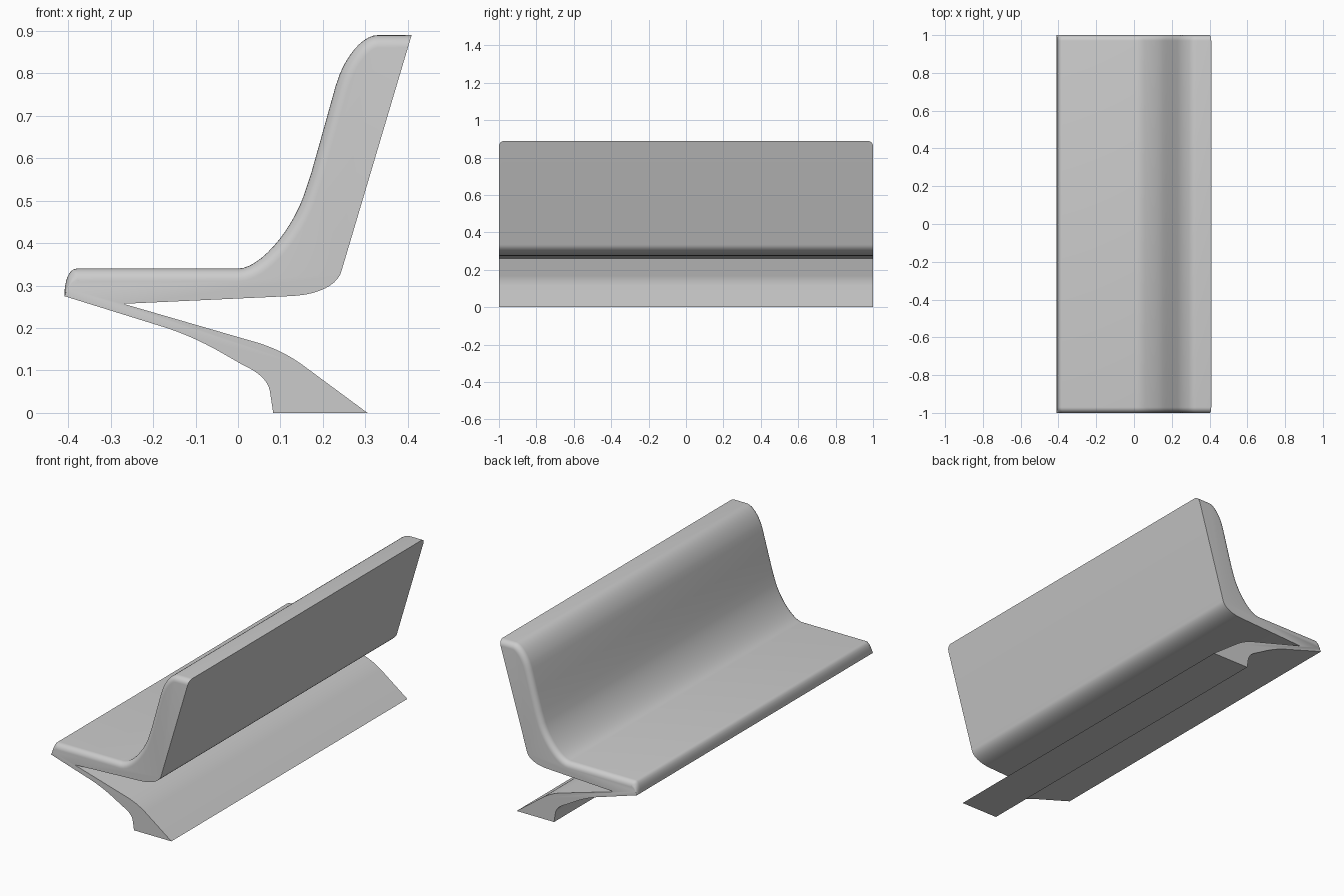
import bpy, bmesh, math
from mathutils import Vector

if "Cube" in bpy.data.objects:
    bpy.data.objects.remove(bpy.data.objects["Cube"])

R = 0.03  # radius of the rounded upper end edges


def bez(a, b, c, d, n):
    """Cubic bezier, n segments, both ends included."""
    a, b, c, d = map(Vector, (a, b, c, d))
    return [a * (1 - t) ** 3 + b * 3 * t * (1 - t) ** 2 + c * 3 * t * t * (1 - t) + d * t ** 3
            for t in (i / n for i in range(n + 1))]


# Upper line: front lip, seat, backrest, top edge
upper = bez((-.409, .275), (-.409, .315), (-.397, .34), (-.38, .34), 6)
upper += bez((0, .34), (.05, .34), (.122, .424), (.153, .507), 12)
upper += bez((.172, .563), (.19, .625), (.21, .7), (.23, .77), 2)
upper += bez((.233, .78), (.252, .838), (.292, .89), (.33, .89), 10)[1:]
upper += [Vector((.409, .89))]

# Lower line: back face, seat underside, inner notch, foot, front underside
lower = bez((.244, .335), (.236, .302), (.19, .277), (.12, .275), 10)
lower += [Vector((-.27, .257))]
lower += bez((.03, .17), (.075, .158), (.115, .14), (.152, .113), 8)
lower += [Vector((.305, 0)), Vector((.083, 0))]
lower += bez((.075, .052), (.07, .078), (.045, .098), (.013, .112), 8)
lower += bez((-.02, .131), (-.07, .16), (-.12, .187), (-.2, .21), 8)


def section(d):
    """Profile with its upper line pulled inwards by d."""
    out = []
    for i, p in enumerate(upper):
        if i == 0:
            out.append(p.copy())
        elif i == len(upper) - 1:
            out.append(p + (lower[0] - p).normalized() * d)
        else:
            t = ((p - upper[i - 1]).normalized() + (upper[i + 1] - p).normalized()).normalized()
            out.append(p + Vector((t.y, -t.x)) * d * min(1, i / 4))
    return out + lower


# Sections along the length, rounding over at both ends
steps = [math.pi / 2 * i / 6 for i in range(7)]
half = [(1 - R + R * math.sin(a), R * (1 - math.cos(a))) for a in steps]
stations = [(-y, d) for y, d in reversed(half)] + half

bm = bmesh.new()
rings = [[bm.verts.new((p.x, y, p.y)) for p in section(d)] for y, d in stations]
for r0, r1 in zip(rings, rings[1:]):
    for i in range(len(r0)):
        j = (i + 1) % len(r0)
        bm.faces.new((r0[i], r0[j], r1[j], r1[i]))
bm.faces.new(rings[0])
bm.faces.new(rings[-1])
bmesh.ops.recalc_face_normals(bm, faces=bm.faces)

mesh = bpy.data.meshes.new("bench")
bm.to_mesh(mesh)
bm.free()
bench = bpy.data.objects.new("bench", mesh)
bpy.context.collection.objects.link(bench)
bpy.context.view_layer.objects.active = bench
bench.select_set(True)
bpy.ops.object.shade_smooth_by_angle(angle=math.radians(30))
